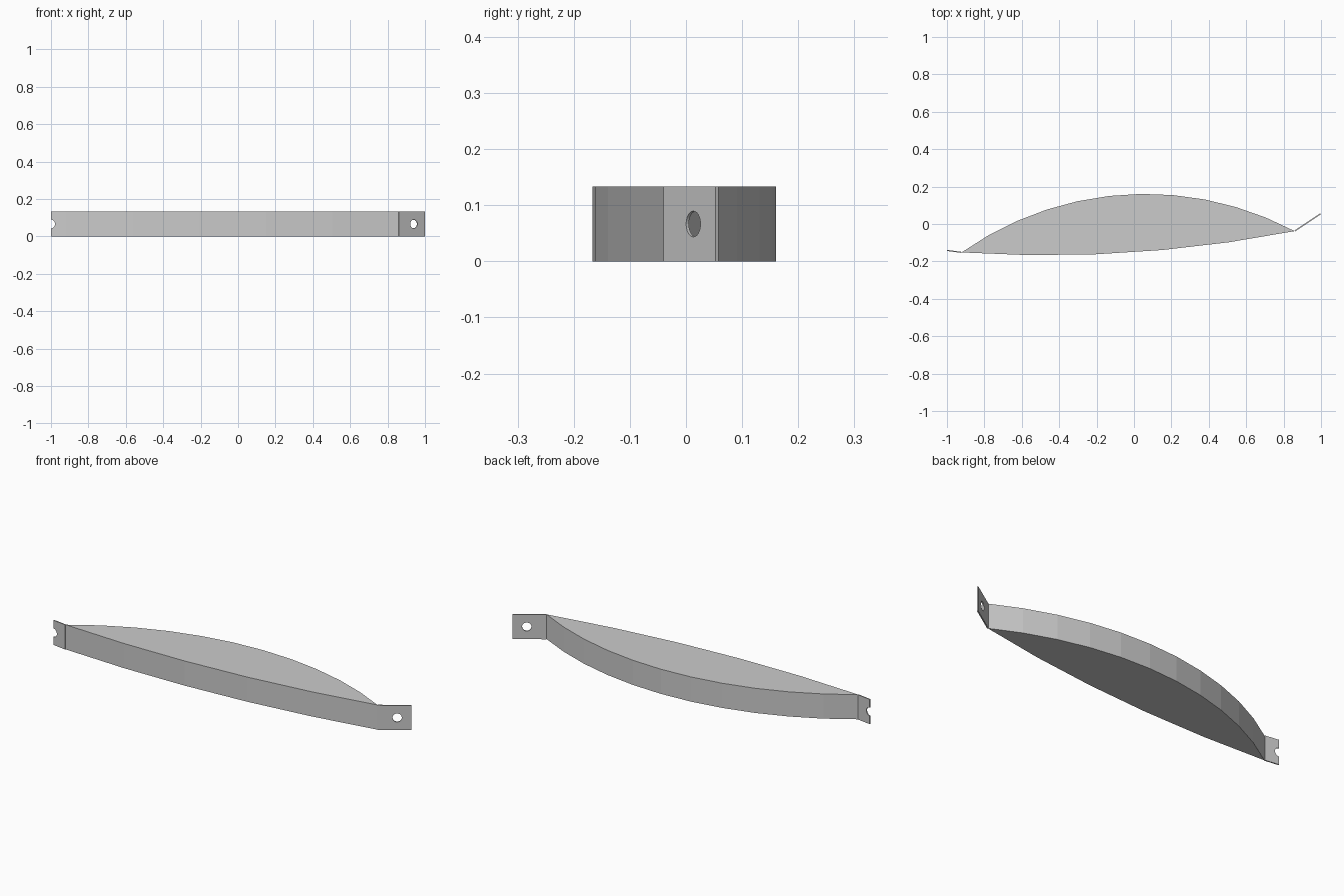
import bpy, bmesh, math
from mathutils import Vector, Matrix

if "Cube" in bpy.data.objects:
    bpy.data.objects.remove(bpy.data.objects["Cube"])

H = 0.133
LEFT, RIGHT = Vector((-0.922, -0.152)), Vector((0.859, -0.038))
THICK = 0.006


def arc(a, b, sag, n):
    """Points on a circular arc from a to b, bulging left of a->b by sag."""
    d = b - a
    half = d.length / 2
    normal = Vector((-d.y, d.x)).normalized()
    s = abs(sag)
    r = (half * half + s * s) / (2 * s)
    ang = math.asin(half / r)
    sign = math.copysign(1, sag)
    pts = []
    for i in range(n + 1):
        t = -ang + 2 * ang * i / n
        pts.append((a + b) / 2 + d.normalized() * r * math.sin(t)
                   + normal * sign * (r * math.cos(t) - (r - s)))
    return pts


def prism(name, outline, height):
    bm = bmesh.new()
    face = bm.faces.new([bm.verts.new((p.x, p.y, 0)) for p in outline])
    top = bmesh.ops.extrude_face_region(bm, geom=[face])['geom']
    bmesh.ops.translate(bm, vec=(0, 0, height),
                        verts=[g for g in top if isinstance(g, bmesh.types.BMVert)])
    bmesh.ops.recalc_face_normals(bm, faces=bm.faces)
    mesh = bpy.data.meshes.new(name)
    bm.to_mesh(mesh)
    bm.free()
    obj = bpy.data.objects.new(name, mesh)
    bpy.context.collection.objects.link(obj)
    return obj


def tab(name, start, end, hole_at, radius=0.023):
    """Thin upright plate with a round hole drilled through it."""
    d = (end - start).normalized()
    n = Vector((-d.y, d.x)) * THICK / 2
    plate = prism(name, [start - n, end - n, end + n, start + n], H)
    c = start + d * hole_at
    axis = Vector((-d.y, d.x, 0))
    bpy.ops.mesh.primitive_cylinder_add(vertices=24, radius=radius, depth=0.1,
                                        location=(c.x, c.y, H / 2),
                                        rotation=axis.to_track_quat('Z', 'Y').to_euler())
    cutter = bpy.context.object
    cutter.hide_render = True
    mod = plate.modifiers.new("hole", 'BOOLEAN')
    mod.operation, mod.solver, mod.object = 'DIFFERENCE', 'EXACT', cutter
    bpy.context.view_layer.objects.active = plate
    bpy.ops.object.modifier_apply(modifier=mod.name)
    bpy.data.objects.remove(cutter, do_unlink=True)


# Lens-shaped body: strongly curved back, shallow curved front
back = arc(LEFT, RIGHT, 0.253, 11)
front = arc(LEFT, RIGHT, -0.058, 5)
prism("lens_body", front + back[-2:0:-1], H)

# Mounting tabs; the left hole is cut in half by the plate end
left_end, right_end = Vector((-1.0, -0.141)), Vector((0.998, 0.055))
tab("left_tab", LEFT, left_end, (left_end - LEFT).length)
tab("right_tab", RIGHT, right_end, (right_end - RIGHT).length * 0.575)
